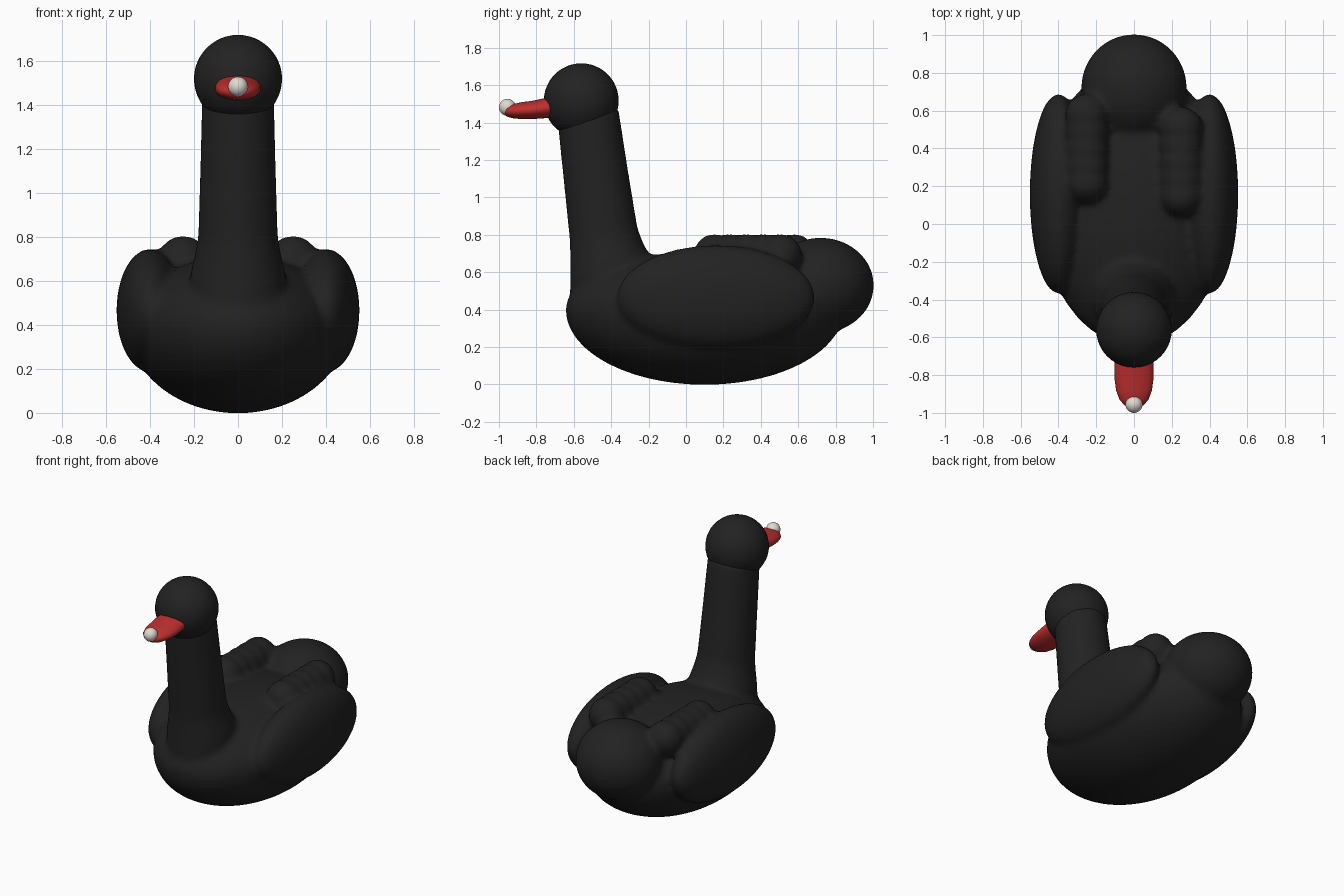
import bpy, bmesh, math
from mathutils import Matrix

if "Cube" in bpy.data.objects:
    bpy.data.objects.remove(bpy.data.objects["Cube"])


def material(name, rgb):
    m = bpy.data.materials.new(name)
    m.diffuse_color = (*rgb, 1)
    m.use_nodes = True
    m.node_tree.nodes["Principled BSDF"].inputs["Base Color"].default_value = m.diffuse_color
    return m


BLACK = material("black plumage", (0.016, 0.016, 0.016))
RED = material("red beak", (0.52, 0.028, 0.028))
WHITE = material("off white", (0.76, 0.70, 0.63))


def finish(bm, name, mat):
    bmesh.ops.recalc_face_normals(bm, faces=bm.faces)
    for f in bm.faces:
        f.smooth = True
    me = bpy.data.meshes.new(name)
    bm.to_mesh(me)
    bm.free()
    me.materials.append(mat)
    ob = bpy.data.objects.new(name, me)
    bpy.context.collection.objects.link(ob)
    return ob


def ellipsoid(bm, c, r, top=1.0):
    """Ellipsoid; 'top' flattens the upper half."""
    vs = bmesh.ops.create_uvsphere(bm, u_segments=40, v_segments=24, radius=1)["verts"]
    for v in vs:
        if v.co.z > 0:
            v.co.z *= top
    bmesh.ops.transform(bm, verts=vs, matrix=Matrix.Translation(c) @ Matrix.Diagonal((*r, 1)))


def loft(bm, rings, n=40):
    """Join rings of points by quads and cap both ends."""
    loops = []
    for fn in rings:
        loops.append([bm.verts.new(fn(2 * math.pi * i / n)) for i in range(n)])
    for a, b in zip(loops, loops[1:]):
        for i in range(n):
            bm.faces.new((a[i], a[(i + 1) % n], b[(i + 1) % n], b[i]))
    bm.faces.new(loops[0][::-1])
    bm.faces.new(loops[-1])


# Body, tail, wings and back feathers, blended into one skin
bm = bmesh.new()
ellipsoid(bm, (0, 0.10, 0.40), (0.50, 0.745, 0.402), top=0.78)
ellipsoid(bm, (0, 0.72, 0.53), (0.28, 0.285, 0.255))
for s, y0 in ((-1, 0.22), (1, 0.15)):
    ellipsoid(bm, (s * 0.40, 0.16, 0.465), (0.152, 0.53, 0.28))
    for i in range(5):
        ellipsoid(bm, (s * 0.25, y0 + i * 0.09, 0.69), (0.115, 0.11, 0.115))

# Neck, flared at the base: (y, z, radius)
neck = [(-0.40, 0.45, 0.22), (-0.405, 0.64, 0.215), (-0.425, 0.72, 0.195),
        (-0.44, 0.80, 0.181), (-0.48, 1.1, 0.172), (-0.525, 1.45, 0.163)]
loft(bm, [lambda a, y=y, z=z, r=r: (r * math.cos(a), y + r * math.sin(a), z + 0.2 * r * math.sin(a))
          for y, z, r in neck])
body = finish(bm, "body", BLACK)
rm = body.modifiers.new("blend", "REMESH")
rm.mode = "VOXEL"
rm.voxel_size = 0.018
rm.use_smooth_shade = True
sm = body.modifiers.new("soften", "SMOOTH")
sm.factor = 0.5
sm.iterations = 8

# Head
bm = bmesh.new()
ellipsoid(bm, (0, -0.56, 1.517), (0.2, 0.2, 0.2))
finish(bm, "head", BLACK)

# Beak: (y, z, half width, half height)
beak = [(-0.62, 1.492, 0.09, 0.06), (-0.75, 1.478, 0.104, 0.054), (-0.82, 1.468, 0.103, 0.049),
        (-0.88, 1.464, 0.095, 0.045), (-0.93, 1.461, 0.077, 0.037), (-0.96, 1.459, 0.05, 0.026),
        (-0.972, 1.458, 0.02, 0.012)]
bm = bmesh.new()
loft(bm, [lambda a, y=y, z=z, w=w, h=h: (w * math.cos(a), y, z + h * math.sin(a))
          for y, z, w, h in beak])
finish(bm, "beak", RED)

# Pale knob on the beak tip
bm = bmesh.new()
ellipsoid(bm, (0, -0.955, 1.482), (0.045, 0.045, 0.045))
finish(bm, "beak_tip", WHITE)
